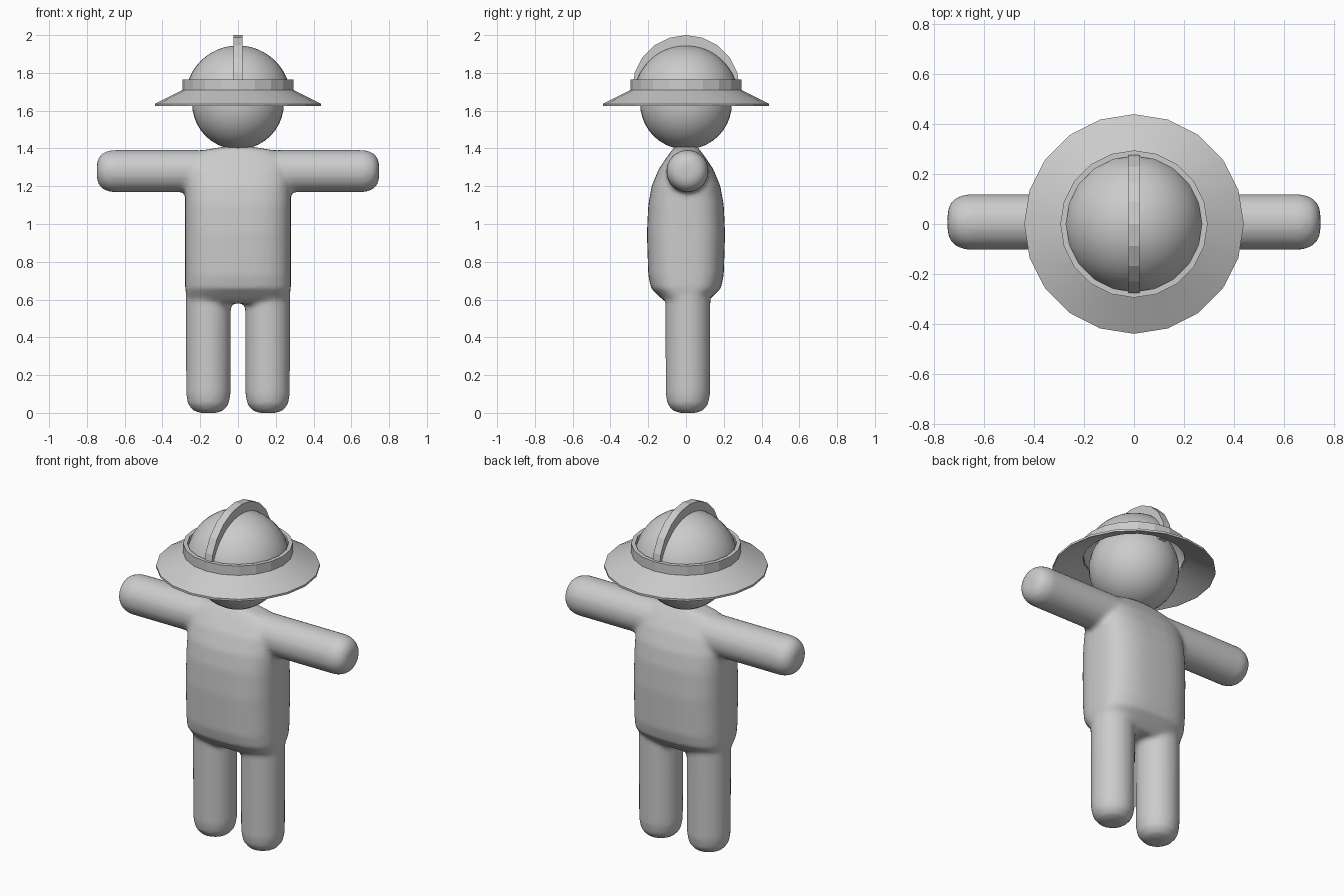
import bpy, bmesh
from math import pi, cos, sin, radians
from mathutils import Matrix

cube = bpy.data.objects.get("Cube")
if cube:
    bpy.data.objects.remove(cube, do_unlink=True)

grey = bpy.data.materials.new("plain_grey")
grey.use_nodes = True
grey.diffuse_color = (0.6, 0.6, 0.6, 1)
grey.node_tree.nodes["Principled BSDF"].inputs["Base Color"].default_value = (0.6, 0.6, 0.6, 1)


def finish(name, bm, angle=40):
    bmesh.ops.recalc_face_normals(bm, faces=bm.faces)
    mesh = bpy.data.meshes.new(name)
    bm.to_mesh(mesh)
    bm.free()
    mesh.materials.append(grey)
    obj = bpy.data.objects.new(name, mesh)
    bpy.context.collection.objects.link(obj)
    bpy.ops.object.select_all(action='DESELECT')
    obj.select_set(True)
    bpy.context.view_layer.objects.active = obj
    bpy.ops.object.shade_smooth_by_angle(angle=radians(angle))
    return obj


def loft(bm, sections, sides=24, power=1.0, matrix=Matrix(), closed=False):
    """Join rounded sections (z, half x, half y); closed links last to first."""
    rings = []
    for z, hx, hy in sections:
        ring = []
        for i in range(sides):
            a = 2 * pi * i / sides
            c, s = cos(a), sin(a)
            x = hx * abs(c) ** power * (1 if c > 0 else -1)
            y = hy * abs(s) ** power * (1 if s > 0 else -1)
            ring.append(bm.verts.new(matrix @ Matrix.Translation((x, y, z)).translation))
        rings.append(ring)
    pairs = list(zip(rings, rings[1:]))
    if closed:
        pairs.append((rings[-1], rings[0]))
    else:
        bm.faces.new(rings[0][::-1])
        bm.faces.new(rings[-1])
    for low, high in pairs:
        for i in range(sides):
            j = (i + 1) % sides
            bm.faces.new((low[i], low[j], high[j], high[i]))


def revolve(bm, profile, **kw):
    loft(bm, [(z, r, r) for r, z in profile], **kw)


# Body: torso, arms and legs fused into one soft surface
bm = bmesh.new()
loft(bm, [(0.58, 0.23, 0.10), (0.61, 0.27, 0.135), (0.66, 0.28, 0.185),
          (0.73, 0.28, 0.20), (0.95, 0.28, 0.207), (1.1, 0.28, 0.20),
          (1.2, 0.28, 0.182), (1.29, 0.275, 0.145), (1.35, 0.25, 0.105),
          (1.39, 0.19, 0.075), (1.41, 0.07, 0.06)], sides=40, power=0.7)
arm = [(0.112, 0), (0.112, 0.67), (0.1, 0.71), (0.075, 0.737), (0.04, 0.747)]
leg = [(0.045, 0), (0.08, 0.012), (0.108, 0.045), (0.118, 0.1), (0.12, 0.65)]
for side in (-1, 1):
    turn = Matrix.Rotation(side * pi / 2, 4, 'Y')
    revolve(bm, arm, matrix=Matrix.Translation((0, 0.008, 1.28)) @ turn)
    revolve(bm, leg, matrix=Matrix.Translation((side * 0.157, 0.01, 0)))
body = finish("body", bm, 180)
remesh = body.modifiers.new("fuse", 'REMESH')
remesh.mode = 'VOXEL'
remesh.voxel_size = 0.014
remesh.use_smooth_shade = True
soften = body.modifiers.new("soften", 'SMOOTH')
soften.factor = 0.5
soften.iterations = 5

# Head
bm = bmesh.new()
bmesh.ops.create_uvsphere(bm, u_segments=32, v_segments=20, radius=0.243,
                          matrix=Matrix.Translation((0, 0, 1.638)))
finish("head", bm)

# Hat dome, open below
bm = bmesh.new()
bmesh.ops.create_uvsphere(bm, u_segments=32, v_segments=24, radius=0.28,
                          matrix=Matrix.Translation((0, 0, 1.665)))
bmesh.ops.bisect_plane(bm, geom=bm.verts[:] + bm.edges[:] + bm.faces[:],
                       plane_co=(0, 0, 1.71), plane_no=(0, 0, 1), clear_inner=True)
finish("hat_dome", bm)

# Hat band and sloping brim
bm = bmesh.new()
revolve(bm, [(0.272, 1.71), (0.295, 1.71), (0.295, 1.765), (0.272, 1.765)],
        sides=20, closed=True)
finish("hat_band", bm, 15)
bm = bmesh.new()
revolve(bm, [(0.275, 1.70), (0.435, 1.624), (0.44, 1.624), (0.44, 1.636), (0.29, 1.712),
             (0.275, 1.712)], sides=20, closed=True)
finish("hat_brim", bm, 15)

# Crest running front to back over the dome
bm = bmesh.new()
arc = [bm.verts.new((-0.023, 0.285 * cos(pi * i / 10), 1.715 + 0.285 * sin(pi * i / 10)))
       for i in range(11)]
face = bm.faces.new(arc)
grown = bmesh.ops.extrude_face_region(bm, geom=[face])["geom"]
bmesh.ops.translate(bm, vec=(0.046, 0, 0),
                    verts=[g for g in grown if isinstance(g, bmesh.types.BMVert)])
finish("hat_crest", bm, 15)
